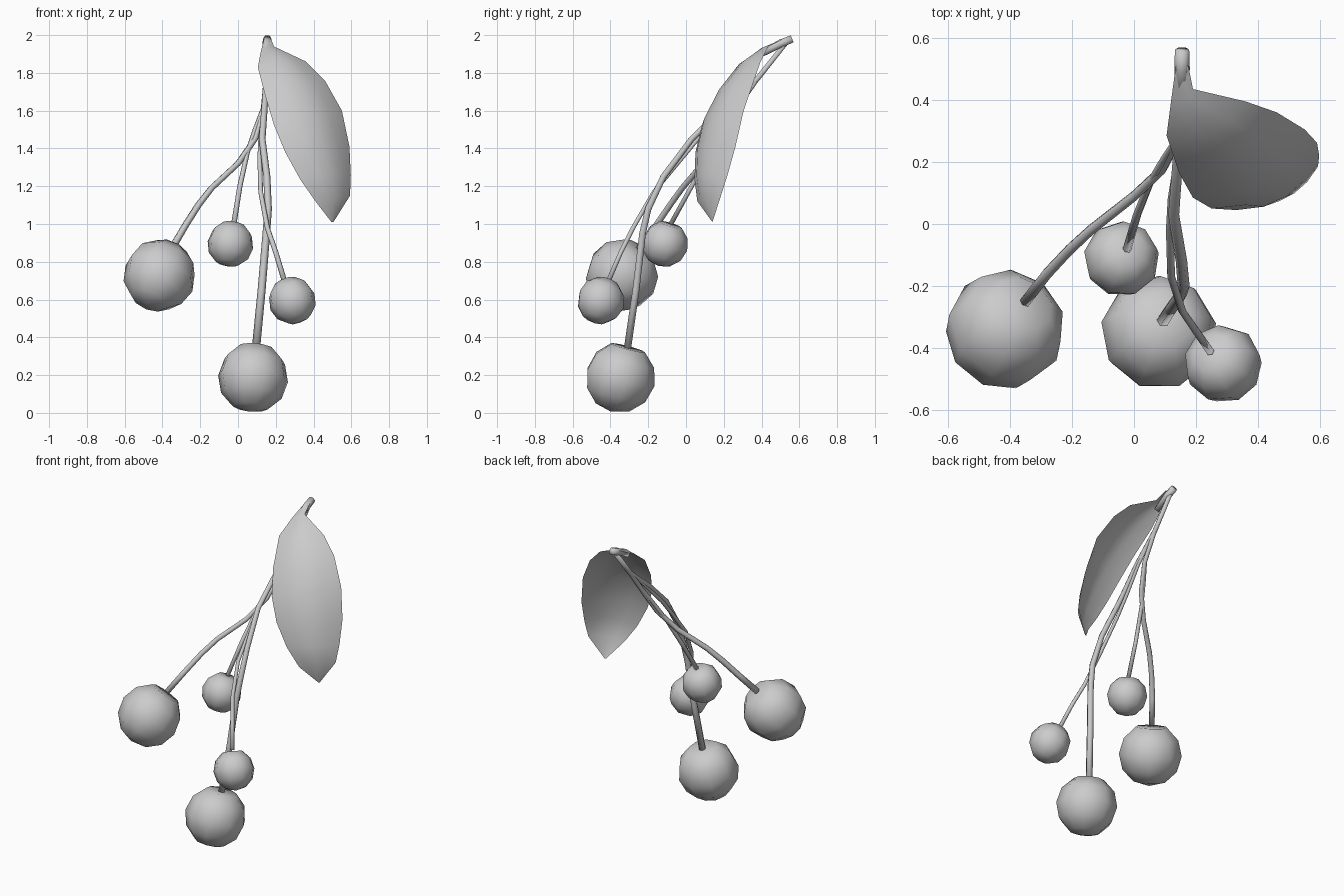
import bpy, bmesh, math
from mathutils import Vector

if "Cube" in bpy.data.objects:
    bpy.data.objects.remove(bpy.data.objects["Cube"])


def finish(bm, name):
    for f in bm.faces:
        f.smooth = True
    me = bpy.data.meshes.new(name)
    bm.to_mesh(me)
    bm.free()
    ob = bpy.data.objects.new(name, me)
    bpy.context.collection.objects.link(ob)
    return ob


def tube(name, pts, radii, sides=6):
    """Capped tube through pts, one radius per point."""
    bm = bmesh.new()
    pts = [Vector(p) for p in pts]
    rings = []
    for i, p in enumerate(pts):
        d = (pts[min(i + 1, len(pts) - 1)] - pts[max(i - 1, 0)]).normalized()
        u = Vector((1, 0, 0))
        u = (u - d * u.dot(d)).normalized()
        v = d.cross(u)
        ring = []
        for k in range(sides):
            a = 2 * math.pi * k / sides
            ring.append(bm.verts.new(p + (u * math.cos(a) + v * math.sin(a)) * radii[i]))
        rings.append(ring)
    for r0, r1 in zip(rings, rings[1:]):
        for k in range(sides):
            j = (k + 1) % sides
            bm.faces.new((r0[k], r0[j], r1[j], r1[k]))
    bm.faces.new(rings[0][::-1])
    bm.faces.new(rings[-1])
    bmesh.ops.recalc_face_normals(bm, faces=bm.faces[:])
    return finish(bm, name)


def cherry(name, centre, r, stem_end):
    """Low-poly ball whose pole is flattened where the stem enters."""
    bm = bmesh.new()
    bmesh.ops.create_uvsphere(bm, u_segments=9, v_segments=6, radius=r * 1.03)
    top = max(bm.verts, key=lambda v: v.co.z)
    top.co.z *= 0.86
    c = Vector(centre)
    q = Vector((0, 0, 1)).rotation_difference((Vector(stem_end) - c).normalized())
    for v in bm.verts:
        v.co = q @ v.co + c
    finish(bm, name)


# Fruit: centre, radius, stem path from the fruit upwards, stem radius
fruit = [
    ("left", (-0.415, -0.34, 0.728), 0.188,
     [(-0.35, -0.25, 0.87), (-0.28, -0.16, 0.99), (-0.21, -0.085, 1.1), (-0.14, -0.02, 1.19),
      (0.0, 0.09, 1.32), (0.09, 0.175, 1.45), (0.135, 0.26, 1.6)], 0.018),
    ("bottom", (0.08, -0.35, 0.188), 0.183,
     [(0.095, -0.31, 0.34), (0.125, -0.265, 0.65), (0.15, -0.23, 0.95), (0.16, -0.2, 1.08),
      (0.153, -0.12, 1.25), (0.128, 0.03, 1.45), (0.14, 0.19, 1.61)], 0.02),
    ("back", (-0.04, -0.112, 0.895), 0.12,
     [(-0.022, -0.08, 1.0), (0.01, 0.03, 1.2), (0.05, 0.13, 1.38),
      (0.09, 0.2, 1.5), (0.135, 0.27, 1.62)], 0.013),
    ("right", (0.287, -0.451, 0.595), 0.123,
     [(0.245, -0.41, 0.70), (0.2, -0.345, 0.85), (0.155, -0.28, 0.98), (0.12, -0.17, 1.17),
      (0.115, -0.02, 1.35), (0.12, 0.08, 1.47), (0.14, 0.21, 1.61)], 0.013),
]
for side, centre, r, path, sr in fruit:
    full = path + [(0.15, 0.375, 1.765), (0.155, 0.53, 1.96)]
    radii = [sr * (1.1 - 0.35 * i / (len(full) - 1)) for i in range(len(full))]
    tube(side + "_stem", full, radii)
    cherry(side + "_cherry", centre, r, path[0])

# Twig end joining the leaf and the stems
tube("twig", [(0.155, 0.562, 1.98), (0.155, 0.5, 1.955), (0.155, 0.40, 1.9)], [0.023, 0.025, 0.018])

# Leaf: left edge, right edge and bulge of each row, lofted as a cupped sheet
rows = [
    ((0.135, 0.51, 1.97), (0.175, 0.51, 1.98), 0.0),
    ((0.12, 0.40, 1.91), (0.19, 0.435, 1.94), 0.02),
    ((0.105, 0.285, 1.83), (0.36, 0.395, 1.86), 0.045),
    ((0.145, 0.165, 1.675), (0.46, 0.36, 1.76), 0.062),
    ((0.19, 0.085, 1.525), (0.55, 0.305, 1.6), 0.068),
    ((0.25, 0.05, 1.38), (0.59, 0.262, 1.41), 0.068),
    ((0.33, 0.045, 1.235), (0.597, 0.22, 1.26), 0.055),
    ((0.41, 0.06, 1.12), (0.593, 0.185, 1.15), 0.03),
    ((0.495, 0.14, 1.01), (0.505, 0.14, 1.01), 0.0),
]
bm = bmesh.new()
grid = []
for left, right, bulge in rows:
    a, b = Vector(left), Vector(right)
    out = (b - a).cross(Vector((-0.2, 0.25, 0.9))).normalized()
    if out.y > 0:
        out = -out
    grid.append([bm.verts.new(a.lerp(b, t) + out * bulge * 4 * t * (1 - t))
                 for t in (0, 0.25, 0.5, 0.75, 1)])
for r0, r1 in zip(grid, grid[1:]):
    for k in range(4):
        bm.faces.new((r0[k], r1[k], r1[k + 1], r0[k + 1]))
finish(bm, "leaf")
